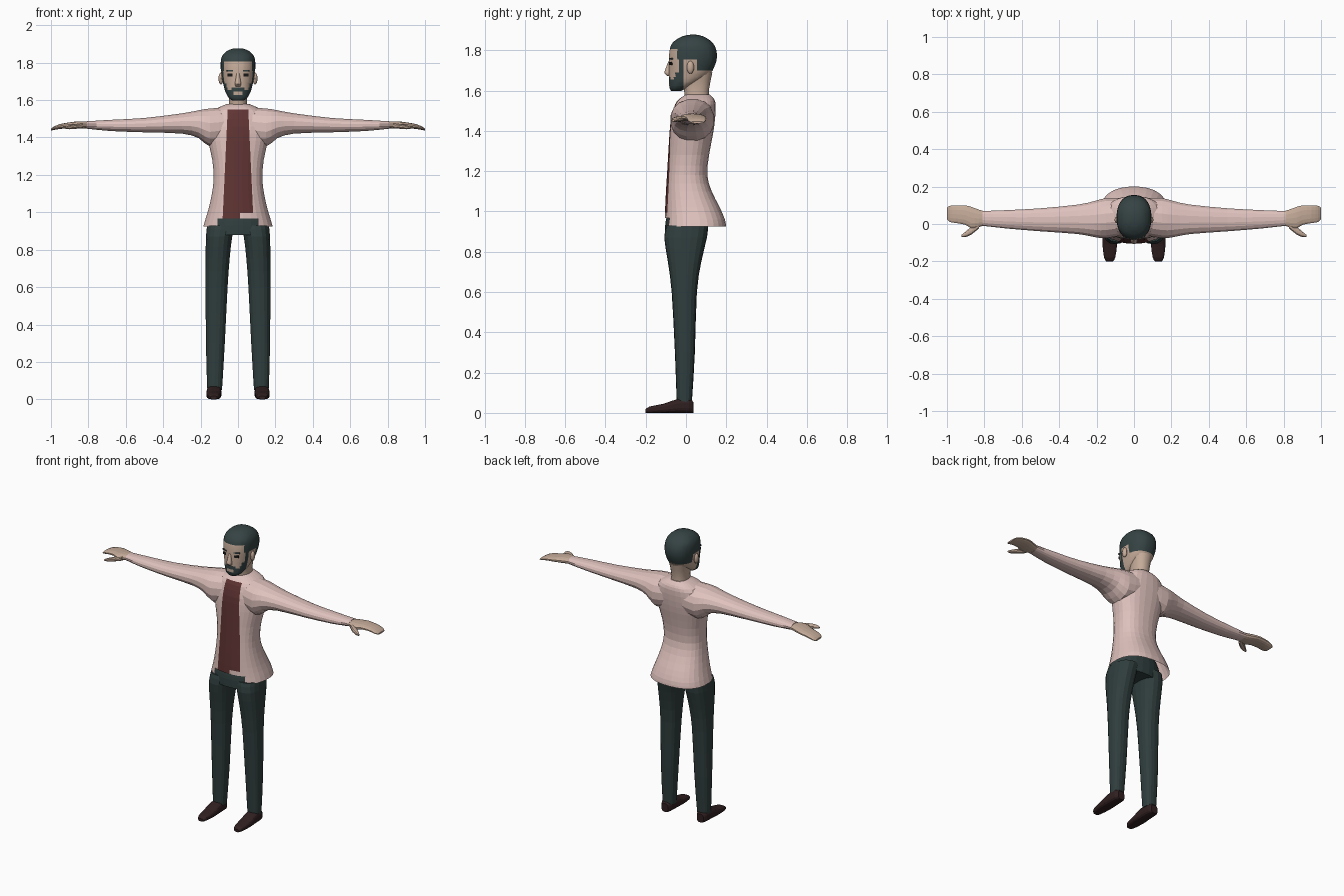
import bpy, bmesh, math
from mathutils import Vector

cube = bpy.data.objects.get("Cube")
if cube:
    bpy.data.objects.remove(cube, do_unlink=True)


def material(name, rgb):
    m = bpy.data.materials.new(name)
    m.use_nodes = True
    col = (*rgb, 1.0)
    m.diffuse_color = col
    bsdf = next(n for n in m.node_tree.nodes if n.type == 'BSDF_PRINCIPLED')
    bsdf.inputs["Base Color"].default_value = col
    bsdf.inputs["Roughness"].default_value = 0.8
    return m


PINK = material("pale_pink_cloth", (0.74, 0.54, 0.51))
RED = material("dark_red_shirt", (0.115, 0.034, 0.033))
SKIN = material("skin", (0.56, 0.41, 0.32))
HAIR = material("dark_grey_hair", (0.036, 0.056, 0.057))
PANTS = material("dark_slate_trousers", (0.029, 0.048, 0.047))
SHOE = material("dark_brown_leather", (0.030, 0.014, 0.015))
DARK = material("near_black_eyes", (0.010, 0.009, 0.009))


def smooth_sections(rows, k):
    """Catmull-Rom resampling of a list of cross-sections."""
    out = []
    for i in range(len(rows) - 1):
        a, b = rows[max(i - 1, 0)], rows[i]
        c, d = rows[i + 1], rows[min(i + 2, len(rows) - 1)]
        for j in range(k):
            t = j / k
            out.append([q + 0.5 * t * (r - p + t * (2 * p - 5 * q + 4 * r - s + t * (3 * (q - r) + s - p)))
                        for p, q, r, s in zip(a, b, c, d)])
    return out + [list(rows[-1])]


def loft(name, axis, rows, mats, sides=20, power=2.3, k=2, open_start=False,
         cuts=(), rule=None, mirror=False, smooth=None):
    """Skin rounded cross-sections (position, u_min, u_max, v_min, v_max) along an axis,
    then cut with planes and colour faces by a rule (None removes the face)."""
    bm = bmesh.new()
    rings = []
    for t, u0, u1, v0, v1 in smooth_sections(rows, k):
        ring = []
        for i in range(sides):
            a = 2 * math.pi * (i + 0.5) / sides
            ca, sa = math.cos(a), math.sin(a)
            u = (u0 + u1) / 2 + (u1 - u0) / 2 * math.copysign(abs(ca) ** (2 / power), ca)
            v = (v0 + v1) / 2 + (v1 - v0) / 2 * math.copysign(abs(sa) ** (2 / power), sa)
            ring.append(bm.verts.new({'x': (t, u, v), 'y': (u, t, v), 'z': (u, v, t)}[axis]))
        rings.append(ring)
    for a, b in zip(rings, rings[1:]):
        for i in range(sides):
            j = (i + 1) % sides
            bm.faces.new((a[i], a[j], b[j], b[i]))
    if not open_start:
        bm.faces.new(rings[0])
    bm.faces.new(rings[-1])
    bmesh.ops.recalc_face_normals(bm, faces=bm.faces)
    for co, no in cuts:
        bmesh.ops.bisect_plane(bm, geom=bm.verts[:] + bm.edges[:] + bm.faces[:], dist=1e-5,
                               plane_co=co, plane_no=Vector(no).normalized())
    if rule:
        gone = []
        for f in bm.faces:
            idx = rule(f.calc_center_median())
            if idx is None:
                gone.append(f)
            else:
                f.material_index = idx
        bmesh.ops.delete(bm, geom=gone, context='FACES')
    return finish(name, bm, mats, mirror, smooth)


def finish(name, bm, mats, mirror=False, smooth=None):
    me = bpy.data.meshes.new(name)
    bm.to_mesh(me)
    bm.free()
    for m in mats:
        me.materials.append(m)
    ob = bpy.data.objects.new(name, me)
    bpy.context.scene.collection.objects.link(ob)
    if mirror:
        mod = ob.modifiers.new("mirror", 'MIRROR')
        mod.use_mirror_merge = False
    if smooth:
        bpy.ops.object.select_all(action='DESELECT')
        ob.select_set(True)
        bpy.context.view_layer.objects.active = ob
        bpy.ops.object.shade_smooth_by_angle(angle=math.radians(smooth))
    return ob


def sym(*rows):
    """Sections symmetric in x: (z, half_width, y_min, y_max)."""
    return [(z, -w, w, a, b) for z, w, a, b in rows]


# Jacket with the shirt front showing between its open edges
SLOPE = 0.0465


def jacket_rule(c):
    if c.y < 0:
        if c.z < 0.968 and abs(c.x) < 0.11:
            return None
        if c.z < 1.55 and abs(c.x) < 0.082 - SLOPE * (c.z - 0.97):
            return 0 if c.z < 0.995 and c.x > 0.01 else 1
    return 0


jacket_cuts = [((s * 0.082, 0, 0.97), (s, 0, SLOPE)) for s in (1, -1)]
jacket_cuts += [((s * 0.11, 0, 0), (1, 0, 0)) for s in (1, -1)]
jacket_cuts += [((0, 0, z), (0, 0, 1)) for z in (0.968, 0.995, 1.55)]
jacket_cuts += [((0.01, 0, 0), (1, 0, 0))]
loft("jacket", 'z', sym(
    (0.925, 0.186, -0.108, 0.200), (0.96, 0.176, -0.106, 0.194), (1.02, 0.158, -0.104, 0.168),
    (1.10, 0.140, -0.100, 0.128), (1.18, 0.131, -0.095, 0.106), (1.28, 0.138, -0.089, 0.115),
    (1.38, 0.160, -0.083, 0.134), (1.46, 0.166, -0.075, 0.145), (1.53, 0.145, -0.055, 0.148),
    (1.56, 0.105, -0.032, 0.138), (1.58, 0.058, 0.0, 0.118)),
    [PINK, RED], sides=28, power=2.4, open_start=True, cuts=jacket_cuts, rule=jacket_rule)

# Sleeves
loft("sleeves", 'x', [
    (0.06, -0.06, 0.14, 1.37, 1.562), (0.15, -0.078, 0.14, 1.35, 1.557),
    (0.21, -0.072, 0.125, 1.395, 1.547), (0.30, -0.055, 0.105, 1.420, 1.530),
    (0.50, -0.040, 0.085, 1.427, 1.505), (0.68, -0.025, 0.075, 1.434, 1.495),
    (0.81, -0.010, 0.070, 1.447, 1.487)], [PINK], sides=16, power=2.2, mirror=True)

# Hands and thumbs
loft("hands", 'x', [
    (0.79, -0.003, 0.066, 1.451, 1.483), (0.83, -0.018, 0.078, 1.448, 1.486),
    (0.87, -0.024, 0.093, 1.449, 1.485), (0.90, -0.006, 0.100, 1.450, 1.481),
    (0.95, 0.004, 0.101, 1.446, 1.472), (0.985, 0.010, 0.098, 1.440, 1.458),
    (1.0, 0.025, 0.088, 1.437, 1.447)], [SKIN], sides=14, mirror=True)
loft("thumbs", 'x', [
    (0.83, -0.025, 0.010, 1.450, 1.478), (0.87, -0.058, -0.014, 1.446, 1.472),
    (0.90, -0.070, -0.040, 1.444, 1.466), (0.922, -0.070, -0.058, 1.446, 1.456)],
    [SKIN], sides=10, mirror=True)

# Trousers
loft("trouser_hips", 'z', sym(
    (0.88, 0.160, -0.106, 0.105), (0.93, 0.164, -0.104, 0.112), (0.97, 0.160, -0.098, 0.112),
    (1.01, 0.140, -0.088, 0.105)), [PANTS], sides=24, power=2.2)
loft("trouser_legs", 'z', [
    (0.05, 0.086, 0.164, -0.044, 0.028), (0.08, 0.083, 0.166, -0.047, 0.031),
    (0.30, 0.070, 0.172, -0.055, 0.044), (0.60, 0.055, 0.174, -0.071, 0.054),
    (0.75, 0.044, 0.174, -0.090, 0.076), (0.87, 0.030, 0.172, -0.108, 0.104),
    (0.93, 0.010, 0.166, -0.096, 0.110)], [PANTS], sides=18, power=2.4, mirror=True)

# Shoes
loft("shoes", 'y', [
    (-0.20, 0.112, 0.148, 0.0, 0.018), (-0.18, 0.100, 0.160, 0.0, 0.032),
    (-0.11, 0.090, 0.169, 0.0, 0.046), (-0.04, 0.089, 0.168, 0.0, 0.070),
    (0.015, 0.092, 0.165, 0.0, 0.072), (0.036, 0.104, 0.152, 0.0, 0.055)],
    [SHOE], sides=16, power=3.0, mirror=True)

# Neck
loft("neck", 'z', sym(
    (1.53, 0.058, -0.005, 0.118), (1.60, 0.048, -0.010, 0.114), (1.69, 0.062, -0.030, 0.132)),
    [SKIN], smooth=40)


# Head with hair, sideburns and beard as coloured regions
def head_rule(c):
    if c.z > 1.805 or (c.y > -0.035 and c.z > 1.755) or (c.y > 0.055 and c.z > 1.70):
        return 1
    if c.z > 1.755 and abs(c.x) > 0.075:
        return 1
    if -0.035 < c.y < -0.012 and c.z > 1.62:
        return 1
    if c.y < -0.012 and c.z < 1.69:
        mouth = abs(c.x) < 0.024 and 1.626 < c.z < 1.645
        cheek = c.z > 1.668 and abs(c.x) < 0.062
        side = 0.036 < abs(c.x) < 0.055 and c.z > 1.655
        return 0 if mouth or cheek or side else 1
    return 0


head_cuts = [((0, 0, z), (0, 0, 1)) for z in (1.62, 1.626, 1.645, 1.655, 1.668, 1.69, 1.70, 1.755, 1.805)]
head_cuts += [((0, y, 0), (0, 1, 0)) for y in (-0.035, -0.012, 0.055)]
head_cuts += [((s * x, 0, 0), (1, 0, 0)) for s in (1, -1) for x in (0.024, 0.036, 0.055, 0.062, 0.075)]
loft("head", 'z', sym(
    (1.597, 0.028, -0.072, -0.025), (1.61, 0.048, -0.081, 0.0), (1.64, 0.066, -0.085, 0.06),
    (1.68, 0.078, -0.086, 0.118), (1.72, 0.087, -0.086, 0.142), (1.77, 0.093, -0.085, 0.155),
    (1.82, 0.091, -0.077, 0.144), (1.85, 0.074, -0.053, 0.118), (1.87, 0.045, -0.015, 0.083),
    (1.877, 0.014, 0.02, 0.05)), [SKIN, HAIR], sides=32, cuts=head_cuts, rule=head_rule, smooth=40)

# Nose
loft("nose", 'z', sym(
    (1.672, 0.012, -0.092, -0.070), (1.685, 0.018, -0.107, -0.070), (1.705, 0.014, -0.103, -0.070),
    (1.745, 0.008, -0.088, -0.070)), [SKIN], sides=12, smooth=40)

# Ears
ears = bmesh.new()
bmesh.ops.create_uvsphere(ears, u_segments=12, v_segments=8, radius=1)
bmesh.ops.scale(ears, vec=(0.013, 0.018, 0.032), verts=ears.verts)
bmesh.ops.translate(ears, vec=(0.091, 0.022, 1.715), verts=ears.verts)
finish("ears", ears, [SKIN], mirror=True, smooth=40)


# Eyes and brows as thin plates following the face
def plate(name, loc, size, mat):
    bm = bmesh.new()
    bmesh.ops.create_cube(bm, size=1)
    bmesh.ops.scale(bm, vec=size, verts=bm.verts)
    ob = finish(name, bm, [mat])
    ob.location = loc
    ob.rotation_euler.z = math.copysign(0.3, loc[0])


for side, s in (("left", 1), ("right", -1)):
    plate(side + "_eye", (s * 0.041, -0.0755, 1.734), (0.028, 0.009, 0.015), DARK)
    plate(side + "_brow", (s * 0.043, -0.0750, 1.757), (0.036, 0.009, 0.007), HAIR)
